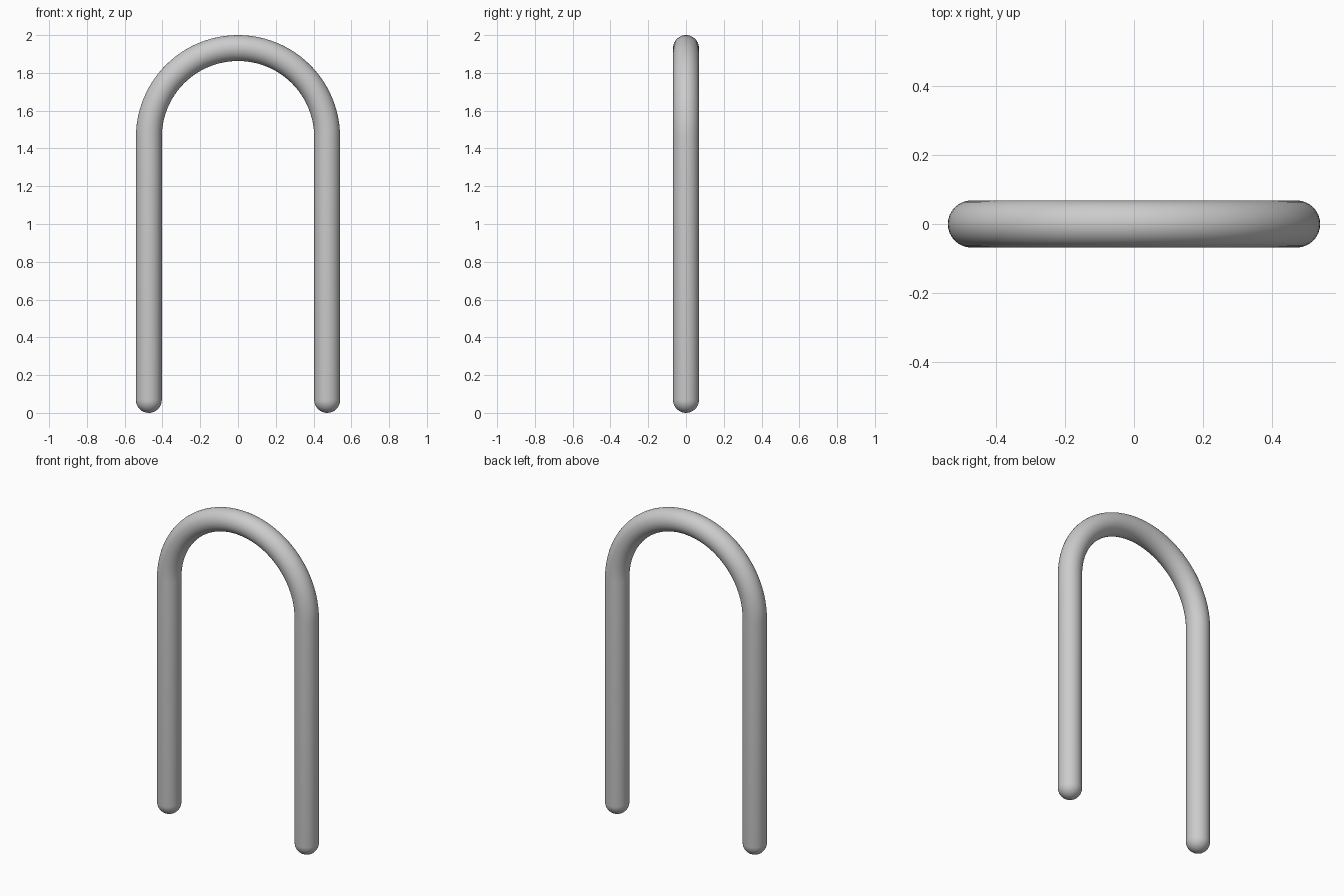
import bpy, bmesh
from math import sin, cos, pi
from mathutils import Vector

if "Cube" in bpy.data.objects:
    bpy.data.objects.remove(bpy.data.objects["Cube"])

R = 0.0685           # tube radius
BEND = 0.472         # bend radius of the centre line
ZC = 2.0 - R - BEND  # height where the legs meet the bend
SIDES, ARC, CAP = 32, 48, 8

# Stations along the centre line: (centre, outward direction, tube radius)
X = Vector((1, 0, 0))
foot = [(Vector((BEND, 0, R - R * cos(a))), X, R * sin(a))
        for a in (pi / 2 * i / CAP for i in range(1, CAP + 1))]
bend = []
for i in range(ARC + 1):
    a = pi * i / ARC
    d = Vector((cos(a), 0, sin(a)))
    bend.append((Vector((0, 0, ZC)) + d * BEND, d, R))
other_foot = [(Vector((-c.x, 0, c.z)), -d, r) for c, d, r in reversed(foot)]

# Sweep a round section along the stations
bm = bmesh.new()
rings = []
for c, d, r in foot + bend + other_foot:
    rings.append([bm.verts.new(c + d * r * cos(t) + Vector((0, r * sin(t), 0)))
                  for t in (2 * pi * k / SIDES for k in range(SIDES))])
for a, b in zip(rings, rings[1:]):
    for k in range(SIDES):
        n = (k + 1) % SIDES
        bm.faces.new((a[k], a[n], b[n], b[k]))

# Close the rounded feet with a pole
for ring, x in ((rings[0], BEND), (rings[-1], -BEND)):
    pole = bm.verts.new((x, 0, 0))
    for k in range(SIDES):
        bm.faces.new((ring[k], ring[(k + 1) % SIDES], pole))

bmesh.ops.recalc_face_normals(bm, faces=bm.faces)
for f in bm.faces:
    f.smooth = True
mesh = bpy.data.meshes.new("bent_tube_hoop")
bm.to_mesh(mesh)
bm.free()
bpy.context.collection.objects.link(bpy.data.objects.new("bent_tube_hoop", mesh))
